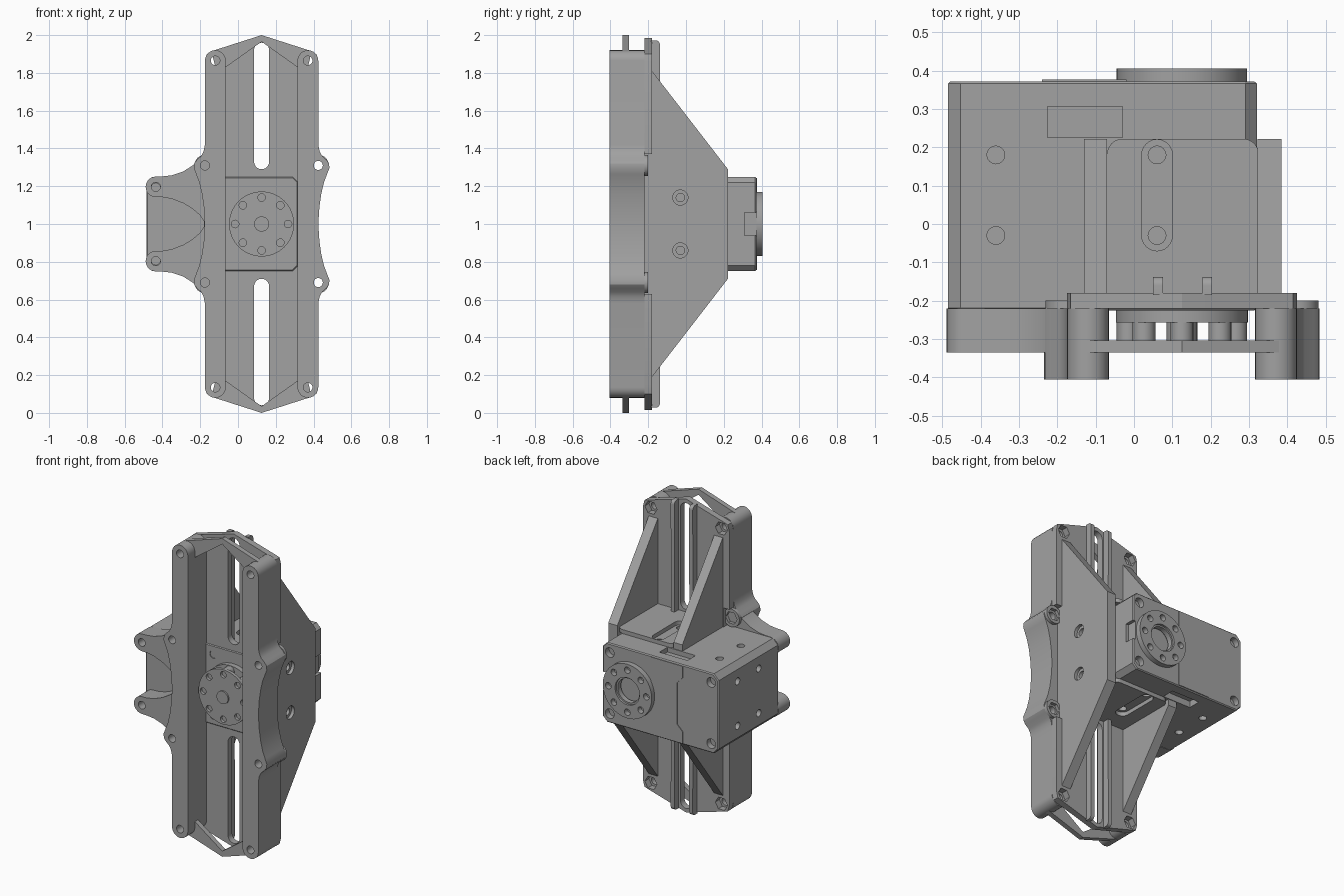
import bpy, bmesh
from math import sin, cos, pi, radians
from mathutils import Matrix

if "Cube" in bpy.data.objects:
    bpy.data.objects.remove(bpy.data.objects["Cube"])

grey = bpy.data.materials.new("plain_grey")
grey.use_nodes = True
GREY = (0.36, 0.36, 0.36, 1)
grey.diffuse_color = GREY
grey.node_tree.nodes["Principled BSDF"].inputs["Base Color"].default_value = GREY

CX = 0.125                      # centre line of the frame
TURN = {"x": Matrix(((0, 0, 1), (1, 0, 0), (0, 1, 0))),
        "y": Matrix(((1, 0, 0), (0, 0, -1), (0, 1, 0))),
        "z": Matrix.Identity(3)}


def extrude(name, loops, lo, hi, axis="y"):
    """Fill the loops (later ones are holes) and extrude from lo to hi."""
    curve = bpy.data.curves.new(name, "CURVE")
    curve.dimensions, curve.fill_mode = "2D", "BOTH"
    curve.extrude = (hi - lo) / 2
    for loop in loops:
        spline = curve.splines.new("POLY")
        spline.points.add(len(loop) - 1)
        for point, (a, b) in zip(spline.points, loop):
            point.co = (a, b, 0, 1)
        spline.use_cyclic_u = True
    temp = bpy.data.objects.new("temp", curve)
    bpy.context.collection.objects.link(temp)
    graph = bpy.context.evaluated_depsgraph_get()
    mesh = bpy.data.meshes.new_from_object(temp.evaluated_get(graph))
    bpy.data.objects.remove(temp)
    mesh.name = name
    bm = bmesh.new()
    bm.from_mesh(mesh)
    bmesh.ops.remove_doubles(bm, verts=bm.verts, dist=1e-5)
    bmesh.ops.transform(bm, matrix=TURN[axis].to_4x4(), verts=bm.verts)
    shift = [(lo + hi) / 2 if a == axis else 0 for a in "xyz"]
    bmesh.ops.translate(bm, vec=shift, verts=bm.verts)
    bmesh.ops.recalc_face_normals(bm, faces=bm.faces)
    bm.to_mesh(mesh)
    bm.free()
    mesh.materials.clear()
    mesh.materials.append(grey)
    obj = bpy.data.objects.new(name, mesh)
    bpy.context.collection.objects.link(obj)
    return obj


def arc(a, b, r, start, end, n=12):
    return [(a + r * cos(radians(start + (end - start) * i / n)),
             b + r * sin(radians(start + (end - start) * i / n))) for i in range(n + 1)]


def circle(a, b, r, n=32):
    return arc(a, b, r, 0, 360, n)[:-1]


def rect(a0, b0, a1, b1):
    return [(a0, b0), (a1, b0), (a1, b1), (a0, b1)]


def slot(a, b0, b1, r):
    return arc(a, b1, r, 0, 180) + arc(a, b0, r, 180, 360)


def ring(n, r, hole):
    return [circle(CX + r * cos(2 * pi * i / n), 1 + r * sin(2 * pi * i / n), hole, 20)
            for i in range(n)]


def swap(loop):
    return [(2 * CX - x, z) for x, z in loop]


def flip(loop):
    return [(x, 2 - z) for x, z in loop]


def both_ends(half):
    return half + flip(half)[::-1]


# Side rails with waisted outer edges
wave = [(.425, 1.42), (.432, 1.385), (.445, 1.36), (.468, 1.34), (.482, 1.32), (.484, 1.295),
        (.472, 1.265), (.455, 1.22), (.441, 1.16), (.431, 1.09), (.427, 1.03)]
rail = both_ends(arc(.37, 1.865, .055, 180, 0) + wave)
rail = [(max(x, .315), z) for x, z in rail]
rail_holes = [circle(.37, 1.865, .024), circle(.425, 1.31, .024)]
rail_holes += [flip(h) for h in rail_holes]
for name, side in (("left_rail", list), ("right_rail", swap)):
    extrude(name, [side(l) for l in [rail] + rail_holes], -.405, -.22)

# Nut seats behind the rail bulges
for z in (.69, 1.31):
    for x in (-.175, .425):
        extrude("nut_seat", [circle(x, z, .056), circle(x, z, .04, 6)], -.22, -.2)

# Forked arm carrying the far end of the drive unit
edge = [(-.12, 1.42), (-.175, 1.39), (-.2, 1.35), (-.24, 1.31), (-.29, 1.278),
        (-.35, 1.258), (-.4, 1.252)]
fork = [(-.4, 1.142), (-.35, 1.133), (-.29, 1.11), (-.24, 1.08), (-.2, 1.045), (-.18, 1.015)]
arm = both_ends(edge + arc(-.435, 1.197, .054, 90, 270) + fork)
pins = [circle(-.435, z, .024) for z in (.803, 1.197)]
extrude("forked_arm", [arm] + pins, -.335, -.22)

# Slotted back plate with nut pockets
half = [(CX, 1.985), (.385, 1.91), (.415, 1.9), (.425, 1.86), (.425, 1.37), (.385, 1.37)]
half = swap(half[1:])[::-1] + half
plate = both_ends(half[:])
right = half[len(half) // 2:]
outline = right + flip(right)[::-1]
outline += swap(outline[1:-1])[::-1]
pockets = [circle(x, z, .042, 6) for x in (-.12, .37) for z in (.135, 1.865)]
slots = [slot(CX, 1.33, 1.92, .04), slot(CX, .08, .67, .04)]
extrude("back_plate", [outline] + pockets + slots, -.22, -.18)

# Slot ribs and the chevron ties at both ends
rib = [(-.185, 1.27), (-.14, 1.27)] + arc(-.16, 1.95, .022, 0, 90, 6) + [(-.185, 1.972)]
tie = [(-.14, 1.915), (CX, 2), (.39, 1.915), (.37, 1.83), (.315, 1.83), (CX, 1.965),
       (-.065, 1.83), (-.12, 1.83)]
for end in (list, flip):
    for x in (.05, .178):
        extrude("slot_rib", [end(rib)], x, x + .025, "x")
    extrude("chevron_tie", [end(tie)], -.335, -.303)

# Bracket: tapered cheeks and slotted shelves
cheek = both_ends([(-.185, 1.81), (-.18, 1.81), (.222, 1.29)])
bolts = [circle(-.03, z, .04) for z in (.86, 1.14)]
extrude("left_cheek", [cheek] + bolts, .322, .385, "x")
for z in (.86, 1.14):
    extrude("bolt_washer", [circle(-.03, z, .04), circle(-.03, z, .022)], .322, .365, "x")
upper = [(-.185, 1.24), (.222, 1.24), (.222, 1.29), (-.18, 1.81), (-.185, 1.81)]
shelf = [(-.1, -.185), (.35, -.185)] + arc(.285, .182, .04, 0, 90, 6) \
    + arc(-.03, .182, .04, 90, 180, 6) + [(-.1, .182)]
for end, z in ((list, 1.25), (flip, .725)):
    extrude("right_cheek", [end(upper)], -.13, -.07, "x")
    extrude("shelf", [shelf, slot(.06, -.03, .18, .04)], z, z + .025, "z")

# Drive unit body with chamfered edges
body = both_ends([(-.485, 1.215), (-.452, 1.25), (.29, 1.25), (.32, 1.22)])
drive = extrude("drive_body", [body], -.225, .372)
bevel = drive.modifiers.new("edge", "BEVEL")
bevel.width, bevel.segments, bevel.limit_method = .006, 1, "ANGLE"
bevel.angle_limit = radians(60)

# Screw holes, cable notches and side socket cut from the body
cuts = []
for z in (.808, 1.192):
    for x in (-.435, -.015, .27):
        cuts.append(extrude("cut", [circle(x, z, .024)], -.3, -.195))
    for x in (-.435, .27):
        cuts.append(extrude("cut", [circle(x, z, .03)], .335, .45))
for y in (-.03, .18):
    for x in (-.36, .06):
        cuts.append(extrude("cut", [circle(x, y, .023)], 1.225, 1.3, "z"))
        cuts.append(extrude("cut", [circle(x, y, .023)], .7, .785, "z"))
    for z in (.86, 1.14):
        cuts.append(extrude("cut", [circle(y, z, .022)], -.6, -.45, "x"))
for lo in (.7, 1.22):
    cuts.append(extrude("cut", [rect(-.225, .226, -.03, .306)], lo, lo + .09, "z"))
cuts.append(extrude("cut", [rect(.31, .94, .45, 1.06)], .3, .4, "x"))
cuts.append(extrude("cut", [circle(CX, 1, .085)], .35, .45))
with bpy.context.temp_override(active_object=cuts[0], object=cuts[0],
                               selected_objects=cuts, selected_editable_objects=cuts):
    bpy.ops.object.join()
cutter = cuts[0]
cutter.hide_render = True
cut = drive.modifiers.new("cut", "BOOLEAN")
cut.operation, cut.solver, cut.object = "DIFFERENCE", "EXACT", cutter
graph = bpy.context.evaluated_depsgraph_get()
cut_mesh = bpy.data.meshes.new_from_object(drive.evaluated_get(graph))
drive.modifiers.clear()
drive.data = cut_mesh
bpy.data.objects.remove(cutter)

# Thin cover panel on the rear of the drive unit
cover = both_ends([(-.02, 1.243), (-.24, 1.243), (-.24, 1.17), (-.2, 1.13)])
extrude("rear_cover", [cover], .368, .376)

# Output hub: two discs joined by spacers around a shaft
extrude("hub_inner_disc", [circle(CX, 1, .172, 64)], -.257, -.22)
for loop in ring(8, .14, .03):
    extrude("hub_spacer", [loop], -.307, -.25)
extrude("hub_outer_disc", [circle(CX, 1, .172, 64)] + ring(8, .14, .02), -.325, -.305)
extrude("hub_shaft", [circle(CX, 1, .04)], -.335, -.25)

# Rear bearing flange
extrude("rear_flange", [circle(CX, 1, .17, 64), circle(CX, 1, .085, 48)]
        + ring(8, .132, .02), .365, .405)
extrude("rear_flange_lip", [circle(CX, 1, .1, 48), circle(CX, 1, .075, 48)], .36, .392)

# Shading
bpy.ops.object.select_all(action="DESELECT")
for obj in bpy.context.collection.objects:
    if obj.type == "MESH":
        obj.select_set(True)
        bpy.context.view_layer.objects.active = obj
bpy.ops.object.shade_smooth_by_angle(angle=radians(30))
